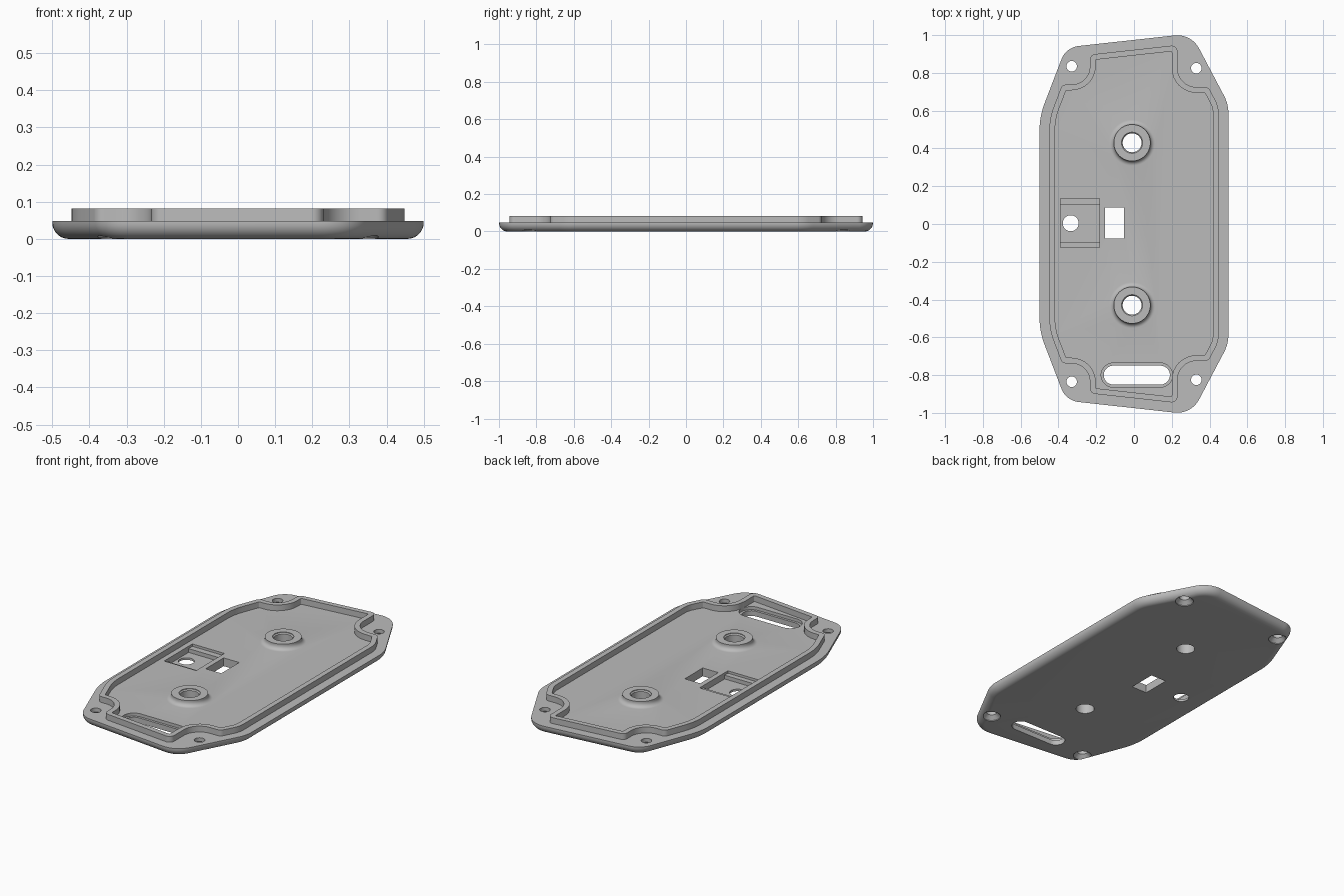
import bpy, bmesh, math
from mathutils import Vector

if "Cube" in bpy.data.objects:
    bpy.data.objects.remove(bpy.data.objects["Cube"])

FLOOR, LIP_TOP, EDGE = 0.048, 0.082, 0.044

grey = bpy.data.materials.new("plain_grey")
grey.use_nodes = True
grey.diffuse_color = (0.5, 0.5, 0.5, 1)
grey.node_tree.nodes["Principled BSDF"].inputs["Base Color"].default_value = (0.5, 0.5, 0.5, 1)


def outline(corners, inset=0.0, steps=8):
    """Round the corners (x, y, radius) of a clockwise polygon after insetting it."""
    n = len(corners)
    pts = [Vector(c[:2]) for c in corners]
    dirs = [(pts[(i + 1) % n] - pts[i]).normalized() for i in range(n)]
    loop = []
    for i in range(n):
        a, b = dirs[i - 1], dirs[i]
        na, nb = Vector((a.y, -a.x)), Vector((b.y, -b.x))
        p = pts[i] + inset * (na + nb) / (1 + na.dot(nb))
        turn = a.x * b.y - a.y * b.x
        side = 1 if turn < 0 else -1          # convex or concave corner
        r = max(corners[i][2] - side * inset, 0.006)
        angle = math.acos(max(-1, min(1, a.dot(b))))
        start = p - a * r * math.tan(angle / 2)
        centre = start + na * side * r
        for k in range(steps + 1):
            t = angle * k / steps
            loop.append(centre + r * (a * math.sin(t) - na * side * math.cos(t)))
    return loop


def stadium(r, x=0, y=0, half=0, n=48):
    """Circle, or a slot outline when half is above zero."""
    loop = []
    for k in range(n):
        t = 2 * math.pi * (k + 0.5) / n
        loop.append(Vector((x + r * math.cos(t) + math.copysign(half, math.cos(t)),
                            y + r * math.sin(t))))
    return loop


def rectangle(x0, x1, y0, y1):
    return [Vector(p) for p in ((x0, y0), (x1, y0), (x1, y1), (x0, y1))]


def loft(name, sections, ring=False):
    """Skin a list of (loop, z) sections into a closed solid."""
    bm = bmesh.new()
    rows = [[bm.verts.new((p.x, p.y, z)) for p in loop] for loop, z in sections]
    n = len(rows[0])
    pairs = list(zip(rows, rows[1:]))
    if ring:
        pairs.append((rows[-1], rows[0]))
    else:
        bm.faces.new(rows[0])
        bm.faces.new(rows[-1])
    for low, high in pairs:
        for i in range(n):
            j = (i + 1) % n
            bm.faces.new((low[i], low[j], high[j], high[i]))
    bmesh.ops.recalc_face_normals(bm, faces=bm.faces)
    mesh = bpy.data.meshes.new(name)
    bm.to_mesh(mesh)
    bm.free()
    mesh.materials.append(grey)
    obj = bpy.data.objects.new(name, mesh)
    bpy.context.collection.objects.link(obj)
    return obj


def combine(base, other, operation):
    mod = base.modifiers.new(operation, "BOOLEAN")
    mod.operation, mod.object, mod.solver = operation, other, "EXACT"
    bpy.context.view_layer.objects.active = base
    bpy.ops.object.modifier_apply(modifier=mod.name)
    bpy.data.objects.remove(other)


def mirrored(half):
    return half + [(x, -y, r) for x, y, r in reversed(half)]


def along(p, q, axis, value):
    t = (value - p[axis]) / (q[axis] - p[axis])
    return Vector(p).lerp(Vector(q), t)


# Base plate with a rounded lower edge
left, top_left = (-0.5, 0.57, 0.4), (-0.36, 0.935, 0.11)
top_right, right = (0.303, 1.008, 0.13), (0.5, 0.635, 0.2)
body = mirrored([left, top_left, top_right, right])
sections = []
for k in range(9):
    t = math.pi / 2 * k / 8
    sections.append((outline(body, EDGE * (1 - math.sin(t))), EDGE * (1 - math.cos(t))))
sections.append((outline(body), FLOOR))
plate = loft("base_plate", sections)

# Raised lip that steps inward around the four screw holes
screws = [(-0.33, 0.835), (0.33, 0.825)]
inner = []
for i in range(8):
    a, b, c = (Vector(body[(i + k) % 8][:2]) for k in (-1, 0, 1))
    u, v = (b - a).normalized(), (c - b).normalized()
    nu, nv = Vector((u.y, -u.x)), Vector((v.y, -v.x))
    inner.append(b + 0.052 * (nu + nv) / (1 + nu.dot(nv)))
side, tl, tr, side2 = inner[:4]
vl = Vector(screws[0]) + Vector((0.097, -0.097))
vr = Vector(screws[1]) + Vector((-0.1, -0.1))
half = [(*side, 0.35),
        (*along(side, tl, 1, vl.y), 0.03), (*vl, 0.097), (*along(tl, tr, 0, vl.x), 0.03),
        (*along(tl, tr, 0, vr.x), 0.03), (*vr, 0.1), (*along(tr, side2, 1, vr.y), 0.03),
        (*side2, 0.15)]
lip = mirrored(half)
outer_loop, inner_loop = outline(lip), outline(lip, 0.03)
combine(plate, loft("lip", [(outer_loop, 0.035), (outer_loop, LIP_TOP),
                            (inner_loop, LIP_TOP), (inner_loop, 0.035)], ring=True), "UNION")

# Two bosses with flared feet and stepped bores
for y in (-0.43, 0.43):
    profile = [(0.122, 0.035), (0.122, FLOOR)]
    for k in range(1, 7):
        t = math.pi / 2 * k / 6
        profile.append((0.122 - 0.025 * math.sin(t), FLOOR + 0.025 * (1 - math.cos(t))))
    profile.append((0.097, 0.08))
    combine(plate, loft("boss", [(stadium(r, -0.01, y), z) for r, z in profile]), "UNION")
    bore = [(0.05, -0.1), (0.05, 0.07), (0.056, 0.076), (0.056, 0.2)]
    combine(plate, loft("bore", [(stadium(r, -0.01, y), z) for r, z in bore]), "DIFFERENCE")

# Countersunk screw holes
for x, y in screws + [(x, -y) for x, y in screws]:
    sink = [(0.05, -0.1), (0.05, 0.004), (0.028, 0.026), (0.028, 0.2)]
    combine(plate, loft("screw_hole", [(stadium(r, x, y, n=32), z) for r, z in sink]), "DIFFERENCE")

# Stepped strap slot
slot = [(0.05, -0.1), (0.05, 0.03), (0.064, 0.03), (0.064, 0.2)]
combine(plate, loft("slot", [(stadium(r, 0.015, -0.8, 0.125), z) for r, z in slot]), "DIFFERENCE")

# Rectangular window, stepped pocket and the round hole in it
for x0, x1, y0, y1, z in ((-0.153, -0.053, -0.078, 0.087, -0.1),
                          (-0.388, -0.182, -0.125, 0.135, 0.034),
                          (-0.388, -0.182, -0.095, 0.1, 0.012)):
    loop = rectangle(x0, x1, y0, y1)
    combine(plate, loft("pocket", [(loop, z), (loop, 0.2)]), "DIFFERENCE")
loop = stadium(0.042, -0.335, 0.004)
combine(plate, loft("pocket_hole", [(loop, -0.1), (loop, 0.2)]), "DIFFERENCE")

# Smooth curves, sharp edges
bpy.ops.object.select_all(action="DESELECT")
plate.select_set(True)
bpy.context.view_layer.objects.active = plate
bpy.ops.object.shade_smooth_by_angle(angle=math.radians(30))
